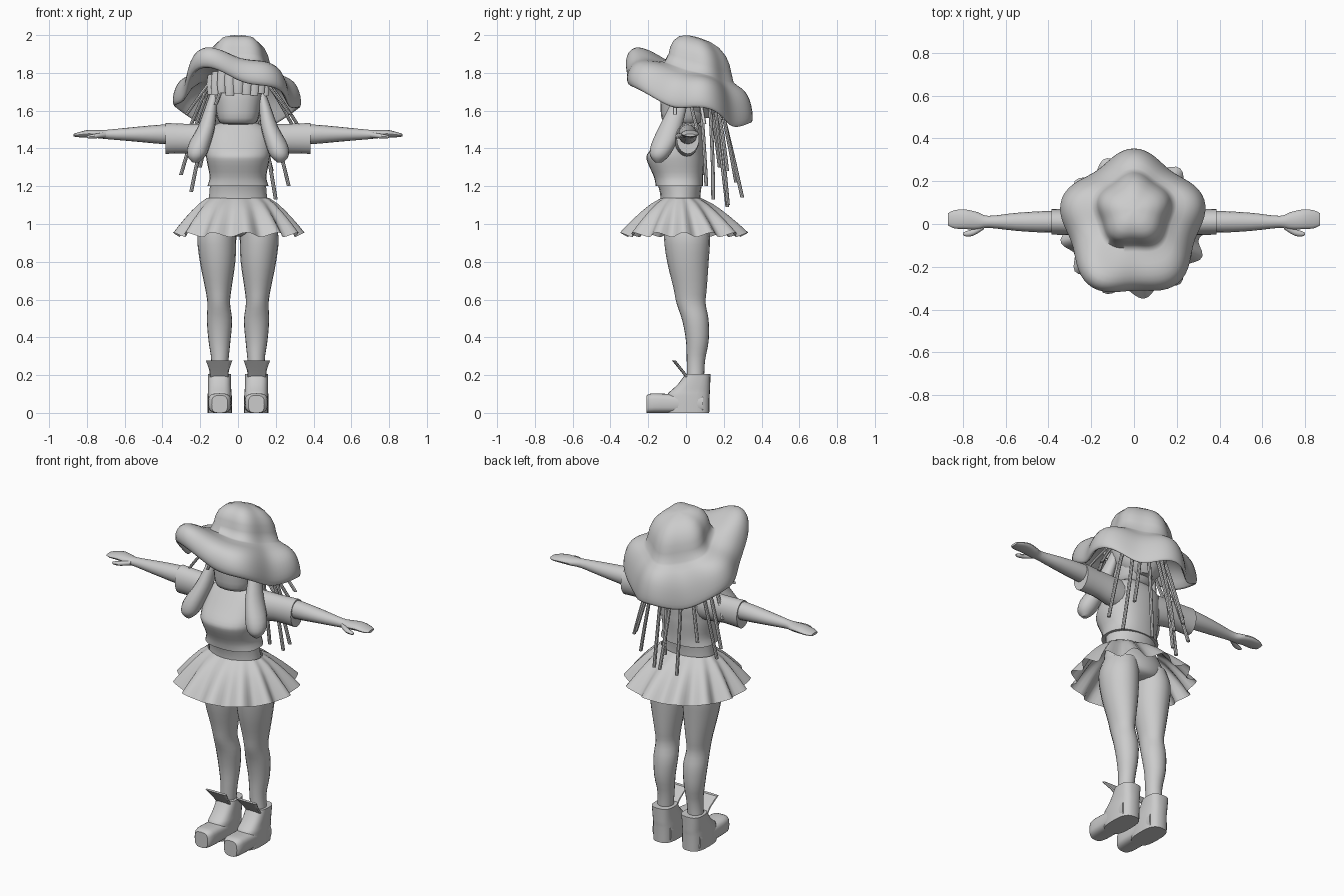
import bpy, bmesh, math, random
from math import sin, cos, pi, radians
from mathutils import Vector

if "Cube" in bpy.data.objects:
    bpy.data.objects.remove(bpy.data.objects["Cube"])
random.seed(7)

clay = bpy.data.materials.new("light_grey")
clay.use_nodes = True
clay.diffuse_color = (0.6, 0.6, 0.6, 1)
clay.node_tree.nodes["Principled BSDF"].inputs["Base Color"].default_value = (0.6, 0.6, 0.6, 1)

X, Y, Z = Vector((1, 0, 0)), Vector((0, 1, 0)), Vector((0, 0, 1))


def skin(name, rings, caps=True, mirror=False, angle=40):
    """Bridge rings of points into one smooth shaded object."""
    bm = bmesh.new()
    loops = [[bm.verts.new(p) for p in ring] for ring in rings]
    n = len(loops[0])
    for a, b in zip(loops, loops[1:]):
        for i in range(n):
            j = (i + 1) % n
            bm.faces.new((a[i], a[j], b[j], b[i]))
    if caps:
        bm.faces.new(loops[0][::-1])
        bm.faces.new(loops[-1])
    bmesh.ops.recalc_face_normals(bm, faces=bm.faces)
    mesh = bpy.data.meshes.new(name)
    bm.to_mesh(mesh)
    bm.free()
    mesh.materials.append(clay)
    obj = bpy.data.objects.new(name, mesh)
    bpy.context.collection.objects.link(obj)
    if mirror:
        obj.modifiers.new("mirror", "MIRROR").use_mirror_merge = False
    bpy.ops.object.select_all(action="DESELECT")
    obj.select_set(True)
    bpy.context.view_layer.objects.active = obj
    bpy.ops.object.shade_smooth_by_angle(angle=radians(angle))


def spline(points, steps):
    """Smooth a list of tuples with a Catmull-Rom curve."""
    out = []
    for i in range(len(points) - 1):
        p0, p1 = points[max(i - 1, 0)], points[i]
        p2, p3 = points[i + 1], points[min(i + 2, len(points) - 1)]
        for s in range(steps):
            t = s / steps
            out.append([b + t * (c - a) / 2 + t * t * (a - 2.5 * b + 2 * c - d / 2)
                        + t ** 3 * (1.5 * (b - c) + (d - a) / 2)
                        for a, b, c, d in zip(p0, p1, p2, p3)])
    return out + [list(points[-1])]


def loft(name, stations, u=X, v=Y, sides=20, steps=3, power=1.0, **kw):
    """Stations are x, y, z and the two half widths along u and v."""
    def soft(c):
        return math.copysign(abs(c) ** power, c)
    rings = []
    for x, y, z, a, b in spline(stations, steps):
        angles = [2 * pi * i / sides for i in range(sides)]
        rings.append([Vector((x, y, z)) + u * (a * soft(cos(t))) + v * (b * soft(sin(t)))
                      for t in angles])
    skin(name, rings, **kw)


# Head and neck
loft("head", [(0, 0, 1.525, .05, .05), (0, -.02, 1.54, .1, .1), (0, 0, 1.62, .122, .135),
              (0, .02, 1.72, .14, .15), (0, .03, 1.82, .11, .12)], power=.85)
loft("back_hair", [(0, .06, 1.56, .06, .07), (0, .05, 1.62, .13, .12), (0, .04, 1.72, .155, .15),
                   (0, .04, 1.84, .13, .13)])
loft("neck", [(0, .01, 1.48, .05, .05), (0, .01, 1.56, .05, .05)], steps=1)

# Shirt, waist and pelvis
loft("shirt", [(0, -.035, 1.2, .163, .125), (0, -.04, 1.25, .15, .13), (0, -.055, 1.33, .165, .15),
               (0, -.055, 1.37, .17, .15), (0, -.03, 1.43, .168, .125), (0, -.005, 1.5, .155, .09),
               (0, 0, 1.535, .1, .065)], sides=28, power=.85)
loft("waist", [(0, -.03, 1.08, .165, .105), (0, -.03, 1.16, .152, .107), (0, -.035, 1.24, .147, .125)])
loft("pelvis", [(0, .01, .935, .04, .06), (0, .01, .955, .14, .105), (0, 0, 1.02, .19, .12),
                (0, -.02, 1.12, .16, .1)], sides=24)

# Pleated skirt
PLEATS, SIDES = 13, 104
skirt = []
for s in range(6):
    t = s / 5
    ring = []
    for i in range(SIDES):
        a = 2 * pi * i / SIDES
        wave = cos(PLEATS * a + .7 * sin(2 * a))
        rx = .165 + .165 * t ** .85 + .022 * t * wave
        ry = .105 + .215 * t ** .85 + .022 * t * wave
        ring.append((rx * cos(a), -.025 + .015 * t + ry * sin(a),
                     1.138 - .195 * t ** 1.1 + .012 * t * wave))
    skirt.append(ring)
skin("pleated_skirt", skirt, caps=False, angle=50)

# Arms, hands and sleeves
loft("sleeve", [(.08, .0, 1.44, .065, .09), (.18, .005, 1.445, .065, .085), (.27, .008, 1.452, .06, .078),
                (.385, .01, 1.453, .06, .082)], u=Y, v=Z, steps=2, mirror=True)
loft("arm", [(.3, .01, 1.475, .05, .055), (.42, .01, 1.475, .05, .05), (.55, .01, 1.475, .042, .038),
             (.68, .01, 1.474, .028, .026), (.73, .015, 1.475, .04, .022), (.79, .022, 1.478, .046, .02),
             (.84, .022, 1.473, .042, .014), (.87, .022, 1.47, .028, .007)],
     u=Y, v=Z, sides=16, mirror=True)
loft("thumb", [(.7, -.01, 1.472, .014, .014), (.75, -.038, 1.466, .016, .013),
               (.785, -.046, 1.462, .012, .01), (.8, -.046, 1.461, .005, .005)],
     u=Y, v=Z, sides=10, mirror=True)

# Legs
loft("leg", [(.104, .05, .14, .045, .045), (.096, .052, .27, .045, .048), (.098, .06, .38, .058, .06),
             (.098, .05, .49, .067, .07), (.102, .027, .58, .06, .077), (.104, .022, .66, .07, .088),
             (.108, .01, .8, .094, .11), (.112, .005, .93, .103, .122), (.1, 0, 1.02, .09, .11)], mirror=True)

# Boots: rounded foot, upright shaft and flared tongue
loft("boot_foot", [(.097, .09, .05, .062, .05), (.097, -.08, .05, .062, .05), (.097, -.17, .052, .06, .052),
                   (.097, -.198, .049, .052, .049), (.097, -.21, .046, .042, .046)],
     u=X, v=Z, sides=24, steps=2, power=.62, mirror=True)
loft("boot_shaft", [(.097, .01, 0, .064, .113), (.097, .012, .09, .064, .113), (.097, .022, .115, .062, .105),
                    (.098, .042, .15, .061, .086), (.098, .063, .205, .061, .067)],
     sides=24, steps=2, power=.7, mirror=True)
loft("boot_tongue", [(.1, .005, .19, .05, .01), (.1, -.022, .225, .052, .01), (.1, -.064, .277, .07, .01)],
     sides=12, steps=2, power=.5, mirror=True)

# Front locks
loft("front_lock", [(.12, -.02, 1.71, .02, .03), (.14, -.04, 1.63, .03, .045), (.165, -.08, 1.52, .045, .06),
                    (.205, -.12, 1.42, .058, .065), (.22, -.14, 1.36, .048, .05), (.225, -.145, 1.325, .015, .016)],
     sides=16, mirror=True)

# Fringe of blunt strands across the brow
for i in range(9):
    a = radians(-90 + (i - 4) * 17)
    low = 1.69 + random.uniform(-.012, .012)
    x, y = .15 * cos(a), .01 + .155 * sin(a)
    loft(f"fringe_{i}", [(x, y, low, .022, .008), (x, y, 1.74, .027, .012), (x * .9, y * .9, 1.83, .03, .015)],
         sides=8, steps=1)


# Thin hanging hair strands that arc out from the head
def strand(name, degrees, reach, end, top=1.74):
    a = radians(degrees)
    sway = random.uniform(-.25, .25)
    path = []
    for t in (0, .15, .4, .7, 1):
        b = a + sway * t
        r = .13 + reach * (.7 * sin(t * pi / 2) + .3 * t ** 3)
        path.append((r * cos(b), .03 + r * sin(b), top - (top - end) * t, .01, .01))
    loft(name, path, sides=8, steps=4)


BACK = [(18, .15, 1.2), (42, .1, 1.13), (58, .13, 1.28), (76, .07, 1.1), (92, .11, 1.22),
        (108, .14, 1.14), (124, .08, 1.09), (140, .12, 1.3), (160, .12, 1.17)]
SIDES_AND_BROW = [(10, .19, 1.53), (170, .18, 1.26), (-8, .17, 1.5), (186, .16, 1.42),
                  (-28, .16, 1.58), (206, .16, 1.58), (72, .14, 1.54), (-118, .06, 1.63)]
for i, spec in enumerate(BACK):
    strand(f"back_strand_{i}", *spec)
for i, spec in enumerate(SIDES_AND_BROW):
    strand(f"side_strand_{i}", *spec, 1.79)

# Floppy hat: five-lobed crown flowing into a puffy rolled brim
N = 80


def lobes(a):
    return cos(5 * (a - pi / 2))


def crown_point(a, scale, rise):
    r = .168 * scale * (1 + .06 * lobes(a))
    x, y = r * cos(a), .065 + r * sin(a)
    return Vector((x, y, 1.855 - .3 * y + rise))


def brim_edge(a):
    front = max(0, cos(a - radians(262))) ** 4
    west = max(0, cos(a - radians(180))) ** 4
    r = .316 + .024 * lobes(a) + .024 * front + .012 * west
    lift = .09 * max(0, cos(a - radians(243))) ** 4
    droop = .03 * max(0, cos(a - radians(315))) ** 2
    return Vector((r * cos(a), .01 + r * sin(a), 1.7 - .115 * sin(a) + lift - droop))


def brim_point(a, t, lift):
    puff = lift + .022 * t * lobes(a)
    return crown_point(a, 1, -.02).lerp(brim_edge(a), t) + Z * puff


angles = [2 * pi * i / N for i in range(N)]
hat = [[crown_point(a, s, h) for a in angles] for s, h in
       ((.05, .152), (.35, .147), (.62, .13), (.82, .097), (.93, .058), (.98, .02))]
for t, lift in spline([(.08, .0), (.3, .015), (.55, .035), (.8, .038), (.96, .012), (1.03, -.03),
                       (1.0, -.066), (.9, -.074), (.65, -.045), (.3, -.045), (0, -.06)], 2):
    hat.append([brim_point(a, t, lift) for a in angles])
skin("floppy_hat", hat, angle=80)
